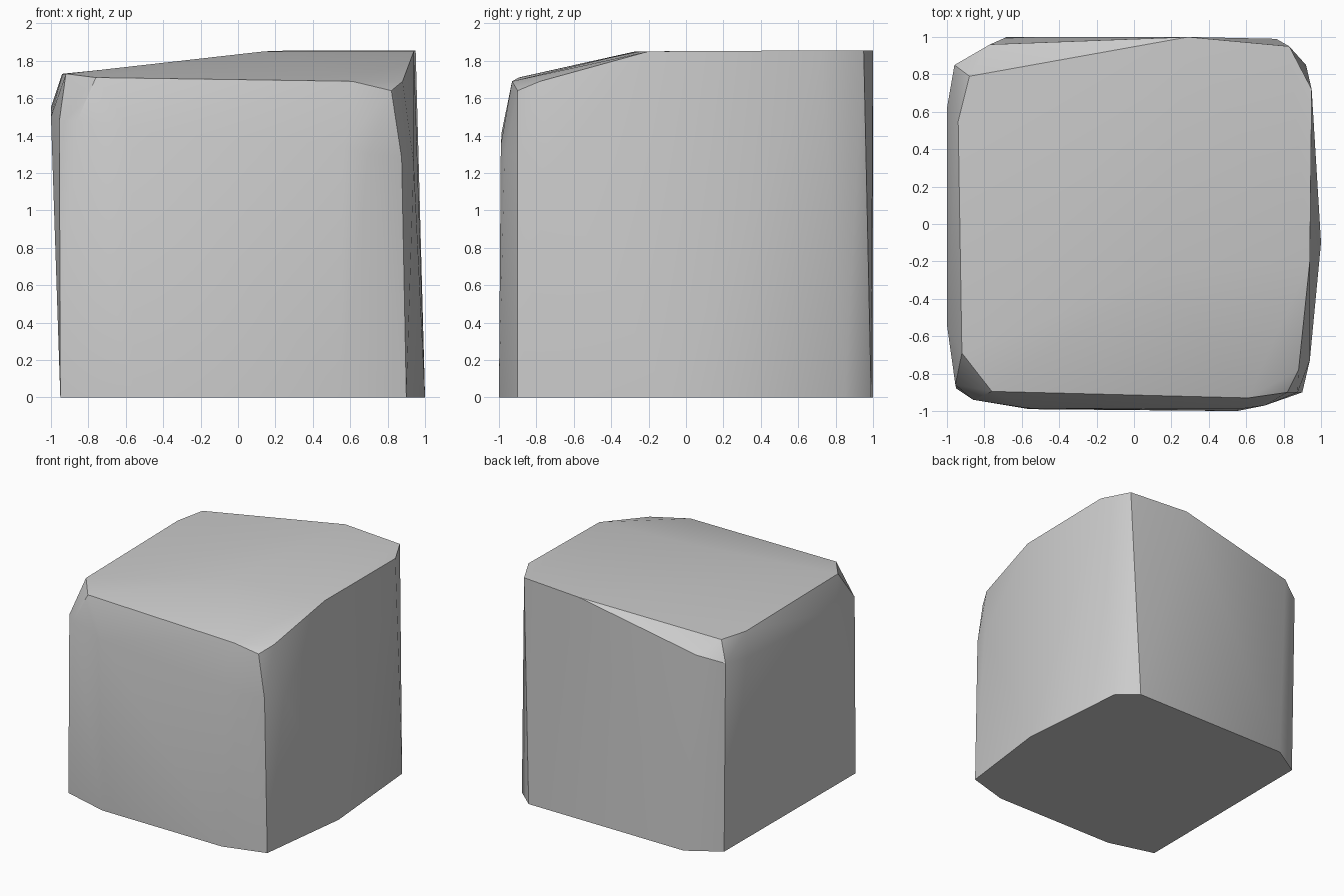
import bpy, bmesh, math

cube = bpy.data.objects.get("Cube")
if cube:
    bpy.data.objects.remove(cube, do_unlink=True)

# Stone colour
stone = bpy.data.materials.new("stone_grey")
stone.use_nodes = True
grey = (0.6, 0.6, 0.6, 1)
stone.diffuse_color = grey
stone.node_tree.nodes["Principled BSDF"].inputs["Base Color"].default_value = grey

# Footprint on the ground
foot = [(.9, -.9), (1, -.1), (.92, .85), (.76, .99), (-.68, 1),
        (-.94, .84), (-.95, -.88), (-.56, -.99), (.55, -1)]

# Worn shoulders below the top
shoulder = [(.875, -.9, 1.28), (.94, -.73, 1.25), (.70, -.97, 1.3), (.56, -.99, 1.35),
            (-.57, -.985, 1.42), (-.86, -.94, 1.48), (-.955, -.86, 1.48),
            (-1, -.54, 1.5), (-1, .62, 1.55), (-.96, .85, 1.58), (-.77, .96, 1.64)]

# Sloping top, raised toward the back
top = [(-.88, .79, 1.735), (-.94, .55, 1.73), (-.92, -.69, 1.73), (-.76, -.895, 1.71),
       (.61, -.93, 1.69), (.82, -.9, 1.64), (.88, -.78, 1.69), (.94, -.2, 1.85),
       (.14, -.27, 1.85), (.95, .72, 1.855), (.83, .95, 1.855), (.29, 1, 1.855)]

# Faceted block: the hull around all corners
bm = bmesh.new()
for p in [(x, y, 0) for x, y in foot] + shoulder + top:
    bm.verts.new(p)
hull = bmesh.ops.convex_hull(bm, input=bm.verts[:])
loose = {g for g in hull["geom_interior"] + hull["geom_unused"]
         if isinstance(g, bmesh.types.BMVert)}
bmesh.ops.delete(bm, geom=list(loose), context="VERTS")
bmesh.ops.dissolve_limit(bm, angle_limit=math.radians(1), verts=bm.verts[:], edges=bm.edges[:])
bmesh.ops.recalc_face_normals(bm, faces=bm.faces[:])

mesh = bpy.data.meshes.new("stone_block")
bm.to_mesh(mesh)
bm.free()
mesh.materials.append(stone)
block = bpy.data.objects.new("stone_block", mesh)
bpy.context.collection.objects.link(block)

# Soft facets with sharp rims
bpy.ops.object.select_all(action="DESELECT")
block.select_set(True)
bpy.context.view_layer.objects.active = block
bpy.ops.object.shade_smooth_by_angle(angle=math.radians(30))
